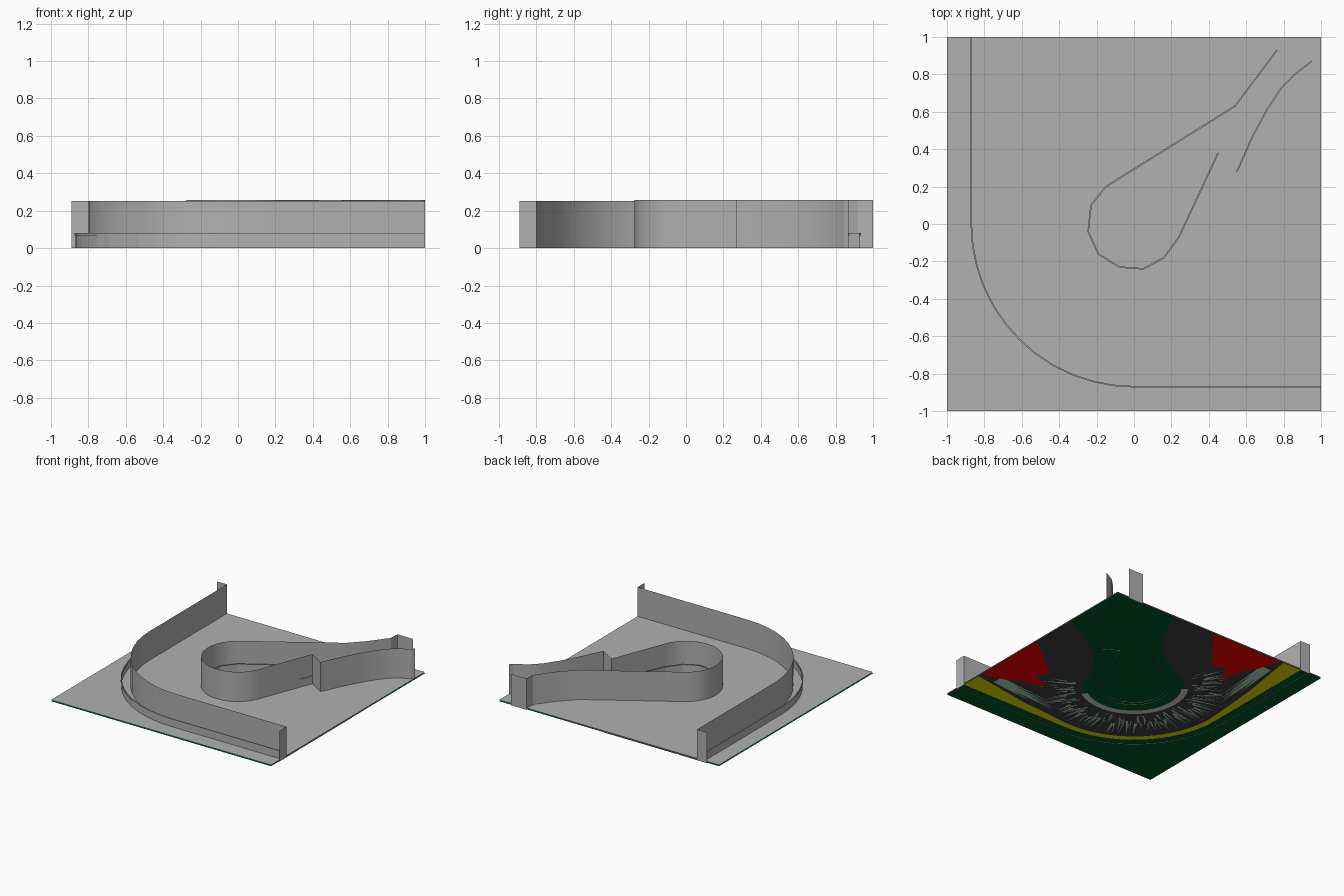
import bpy, bmesh, math, random

if "Cube" in bpy.data.objects:
    bpy.data.objects.remove(bpy.data.objects["Cube"])

random.seed(4)


def material(name, rgb):
    m = bpy.data.materials.new(name)
    m.diffuse_color = (*rgb, 1)
    m.use_nodes = True
    m.node_tree.nodes["Principled BSDF"].inputs["Base Color"].default_value = m.diffuse_color
    return m


mid_grey = material("mid_grey", (0.44, 0.44, 0.44))
green = material("grass_green", (0.0, 0.10, 0.02))
dark = material("asphalt", (0.05, 0.05, 0.05))
yellow = material("yellow_strip", (0.80, 0.78, 0.0))
red = material("red_runoff", (1.0, 0.0, 0.0))
kerb = material("kerb_grey", (0.65, 0.70, 0.67))
worn = material("worn_asphalt", (0.45, 0.75, 0.60))


def finish(name, bm, mat=mid_grey, smooth=False):
    bm.normal_update()
    me = bpy.data.meshes.new(name)
    bm.to_mesh(me)
    bm.free()
    ob = bpy.data.objects.new(name, me)
    bpy.context.collection.objects.link(ob)
    me.materials.append(mat)
    if smooth:
        bpy.ops.object.select_all(action='DESELECT')
        ob.select_set(True)
        bpy.context.view_layer.objects.active = ob
        bpy.ops.object.shade_smooth_by_angle(angle=math.radians(20))
    return ob


def wall(name, path, z0, z1, smooth=False):
    """Vertical sheet standing on an open path."""
    bm = bmesh.new()
    lo = [bm.verts.new((x, y, z0)) for x, y in path]
    hi = [bm.verts.new((x, y, z1)) for x, y in path]
    for i in range(len(path) - 1):
        bm.faces.new((lo[i], lo[i + 1], hi[i + 1], hi[i]))
    return finish(name, bm, smooth=smooth)


def flat(name, pts, z, mat=mid_grey):
    """Horizontal filled outline, always facing up."""
    area = sum(a[0] * b[1] - b[0] * a[1] for a, b in zip(pts, pts[1:] + pts[:1]))
    pts = pts if area > 0 else pts[::-1]
    bm = bmesh.new()
    f = bm.faces.new([bm.verts.new((x, y, z)) for x, y in pts])
    bm.normal_update()
    bmesh.ops.triangulate(bm, faces=[f], ngon_method='EAR_CLIP')
    return finish(name, bm, mat)


def polar(r, a):
    return (r * math.cos(math.radians(a)), r * math.sin(math.radians(a)))


def arc(r, a0, a1, n):
    return [polar(r, a0 + (a1 - a0) * i / n) for i in range(n + 1)]


def swap(pts):
    """Mirror a path across the x = y diagonal."""
    return [(y, x) for x, y in pts]


def rail(name, path):
    """Low barrier: a thin sheet with a slightly thicker top lip."""
    wall(name + "_panel", path, 0.0, 0.067)
    lip = wall(name + "_lip", path, 0.067, 0.08)
    m = lip.modifiers.new("thickness", 'SOLIDIFY')
    m.thickness = 0.008
    m.offset = 0
    m.use_even_offset = True


# Grey ground surface on top, coloured layers just below it
flat("ground_surface", [(-1, -1), (1, -1), (1, 1), (-1, 1)], 0.014)

inner_end = [(1, 0.45), (0.56, 0.21), (0.36, -0.08)]
inner = inner_end + arc(0.38, -40, -230, 18) + swap(inner_end)[::-1]
outer = [(-0.8, 1)] + arc(0.8, 180, 270, 12) + [(1, -0.8)]

# Grass outside and inside the bend, road between
flat("grass_outer", outer + [(1, -1), (-1, -1), (-1, 1)], 0.004, green)
flat("grass_inner", inner + [(1, 1)], 0.004, green)
flat("road_layer", inner + outer, 0.004, dark)

# Yellow outer strip, widening at the straights
strip_in = [(1, -0.63), (0.5, -0.71)] + arc(0.75, 270, 180, 12) + [(-0.71, 0.5), (-0.63, 1)]
flat("yellow_edge_layer", outer + strip_in, 0.001, yellow)

# Red run-off wedges, mirrored across the diagonal
wedge = [(1, -0.6), (1, 0.05), (0.8, -0.1), (0.62, -0.25), (0.66, -0.36),
         (0.5, -0.43), (0.68, -0.47), (0.8, -0.54)]
for name, pts in (("entry", wedge), ("exit", swap(wedge))):
    flat("red_runoff_" + name, pts, 0.002, red)

# Inner kerb ring
flat("inner_kerb_layer", arc(0.41, -55, -215, 16) + arc(0.36, -215, -55, 16), 0.0, kerb)

# Worn radial streaks on the road and between the red and yellow areas
bm = bmesh.new()


def streak(*pts):
    bm.faces.new([bm.verts.new((x, y, 0.003)) for x, y in pts])


for i in range(110):
    a = 120 + 210 * (i + random.random()) / 110
    w = random.uniform(0.3, 1.2)
    r0 = random.uniform(0.43, 0.58)
    r1 = random.uniform(r0 + 0.08, 0.74)
    streak(polar(r0, a - w), polar(r1, a + random.uniform(-3, 3)), polar(r0, a + w))
for i in range(14):
    y = -0.62 + 0.006 * i
    tip = (random.uniform(0.2, 0.5), y - 0.05)
    tri = [(0.85, y - 0.012), (0.85, y + 0.006), tip]
    streak(*tri)
    streak(*swap(tri)[::-1])
finish("worn_streaks", bm, worn)

# Outer low rail and tall wall with short returns at both ends
rail("outer_rail", [(-0.87, 1)] + arc(0.87, 180, 270, 12) + [(1, -0.87)])
wall("outer_wall", [(-0.89, 1), (-0.8, 1)] + arc(0.8, 180, 270, 12)
     + [(1, -0.8), (1, -0.89)], 0.0, 0.253, True)

# Island low rails
rail("island_rail", [(0.765, 0.93), (0.54, 0.63), (-0.15, 0.20), (-0.23, 0.10),
                     (-0.245, -0.04), (-0.19, -0.16), (-0.08, -0.23), (0.05, -0.24),
                     (0.16, -0.18), (0.24, -0.07), (0.45, 0.38)])
rail("island_side_rail", [(0.55, 0.28), (0.63, 0.46), (0.71, 0.61),
                          (0.79, 0.73), (0.86, 0.80), (0.95, 0.87)])

# Island tall wall
wall("island_wall", [(0.89, 1), (0.75, 1), (0.745, 0.92), (0.64, 0.78), (0.52, 0.655)]
     + arc(0.275, 125, 340, 18)
     + [(0.43, 0.35), (0.56, 0.27), (0.64, 0.44), (0.72, 0.59), (0.80, 0.71),
        (0.88, 0.79), (0.98, 0.845), (1, 0.87)], 0.0, 0.257, True)
